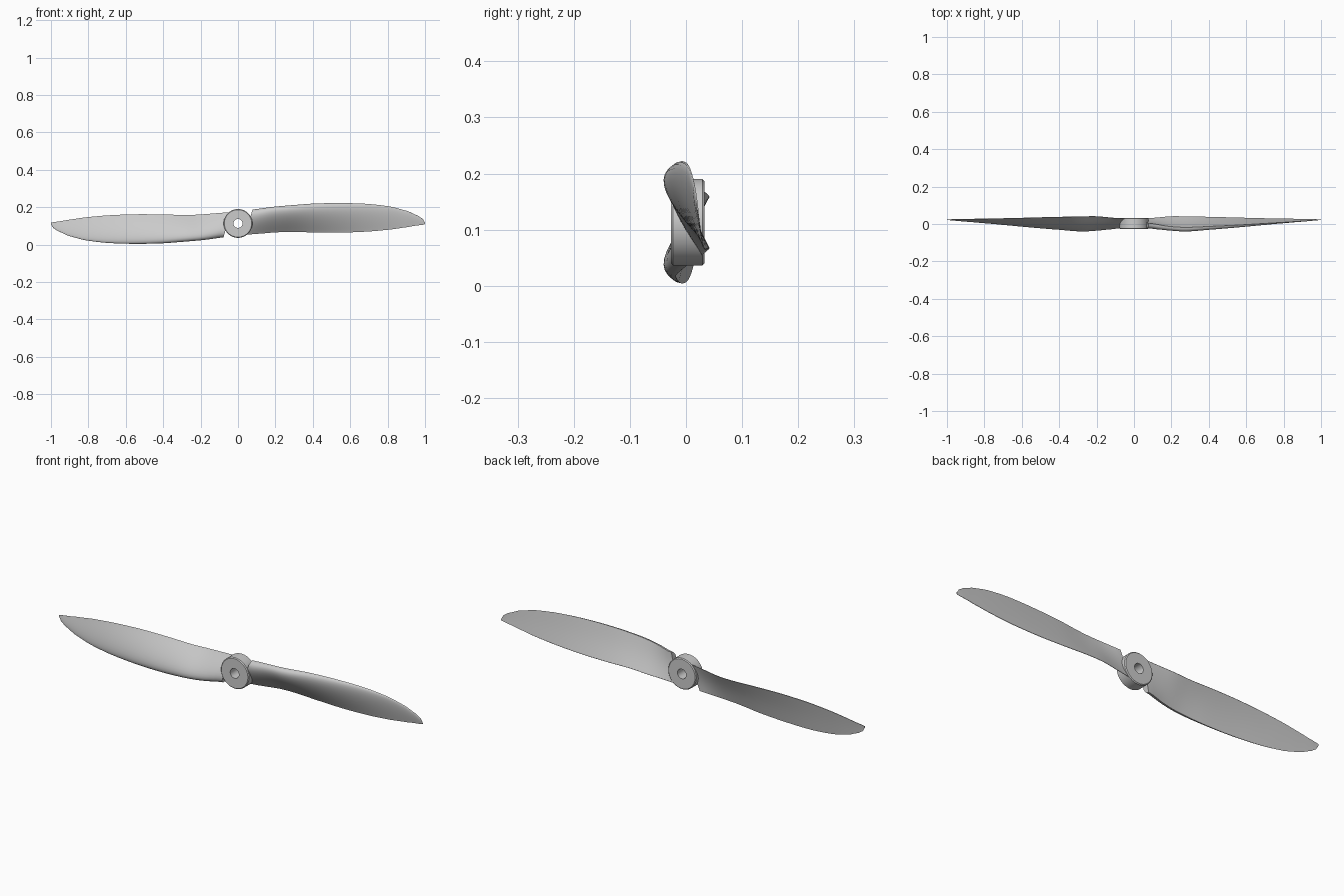
import bpy, bmesh, math
from mathutils import Matrix

if "Cube" in bpy.data.objects:
    bpy.data.objects.remove(bpy.data.objects["Cube"])

CZ = 0.113  # height of the shaft axis

# Blade stations: x, z trailing, z leading, y trailing, y leading, front bulge
STATIONS = [
    (0.050, 0.054, 0.188, 0.030, 0.004, 0.034),
    (0.110, 0.058, 0.193, 0.034, -0.002, 0.036),
    (0.200, 0.065, 0.203, 0.042, -0.014, 0.035),
    (0.280, 0.068, 0.210, 0.041, -0.018, 0.036),
    (0.400, 0.065, 0.219, 0.039, -0.013, 0.030),
    (0.550, 0.064, 0.222, 0.035, -0.006, 0.022),
    (0.700, 0.070, 0.217, 0.031, 0.003, 0.014),
    (0.820, 0.081, 0.202, 0.029, 0.010, 0.008),
    (0.910, 0.094, 0.178, 0.027, 0.016, 0.005),
    (0.965, 0.103, 0.153, 0.026, 0.020, 0.003),
    (0.988, 0.106, 0.137, 0.025, 0.022, 0.002),
    (1.000, 0.109, 0.119, 0.025, 0.023, 0.001),
]


def spline(a, b, c, d, t):
    return 0.5 * (2 * b + (c - a) * t + (2 * a - 5 * b + 4 * c - d) * t * t
                  + (3 * b - a - 3 * c + d) * t ** 3)


def dense_stations(steps=4):
    n = len(STATIONS)
    out = []
    for i in range(n - 1):
        a, b = STATIONS[max(i - 1, 0)], STATIONS[i]
        c, d = STATIONS[i + 1], STATIONS[min(i + 2, n - 1)]
        for k in range(steps):
            t = k / steps
            row = [spline(*v, t) for v in zip(a, b, c, d)]
            row[0] = b[0] + (c[0] - b[0]) * t
            out.append(row)
    return out + [list(STATIONS[-1])]


def bulge(u):
    # round nose at u = 0, thin trailing edge at u = 1, peak near 0.3
    return 2.6 * math.sqrt(u) * (1 - u) ** 1.15 / 0.985 if u < 1 else 0.0


def section(x, zt, zl, yt, yl, thick, half=16):
    pts = []
    for k in range(2 * half):
        front = k <= half
        u = 0.5 * (1 - math.cos(math.pi * k / half))
        z, y = zl + (zt - zl) * u, yl + (yt - yl) * u
        if front:
            y -= thick * bulge(u) + 0.0015 * u
        else:
            y -= 0.12 * thick * math.sin(math.pi * u)
        # slanted root edge beside the hub
        xs = x + 0.028 * (1 - u) ** 1.5 * max(0, 1 - (x - 0.05) / 0.1)
        pts.append((xs, y, z))
    return pts


def finish(name, bm, angle):
    bmesh.ops.recalc_face_normals(bm, faces=bm.faces)
    me = bpy.data.meshes.new(name)
    bm.to_mesh(me)
    bm.free()
    ob = bpy.data.objects.new(name, me)
    bpy.context.collection.objects.link(ob)
    bpy.ops.object.select_all(action='DESELECT')
    ob.select_set(True)
    bpy.context.view_layer.objects.active = ob
    bpy.ops.object.shade_smooth_by_angle(angle=math.radians(angle))
    return ob


def loft(bm, rings, close=False):
    loops = [[bm.verts.new(p) for p in r] for r in rings]
    pairs = list(zip(loops, loops[1:])) + ([(loops[-1], loops[0])] if close else [])
    for a, b in pairs:
        for i in range(len(a)):
            j = (i + 1) % len(a)
            bm.faces.new((a[i], a[j], b[j], b[i]))
    if not close:
        bm.faces.new(loops[0])
        bm.faces.new(loops[-1])


# Two blades, the second turned half way round the shaft
for name, turn in (("right_blade", 0), ("left_blade", math.pi)):
    bm = bmesh.new()
    loft(bm, [section(*s) for s in dense_stations()])
    pivot = Matrix.Translation((0, 0, CZ))
    rot = pivot @ Matrix.Rotation(turn, 4, 'Y') @ pivot.inverted()
    bmesh.ops.transform(bm, matrix=rot, verts=bm.verts)
    finish(name, bm, 40)

# Hub with shaft hole: turned ring profile (radius, y)
PROFILE = [(0.024, -0.027), (0.073, -0.027), (0.077, -0.023),
           (0.077, 0.029), (0.073, 0.033), (0.024, 0.033)]
bm = bmesh.new()
rings = []
for i in range(64):
    a = 2 * math.pi * i / 64
    rings.append([(r * math.cos(a), y, CZ + r * math.sin(a)) for r, y in PROFILE])
loft(bm, rings, close=True)
finish("hub", bm, 30)
